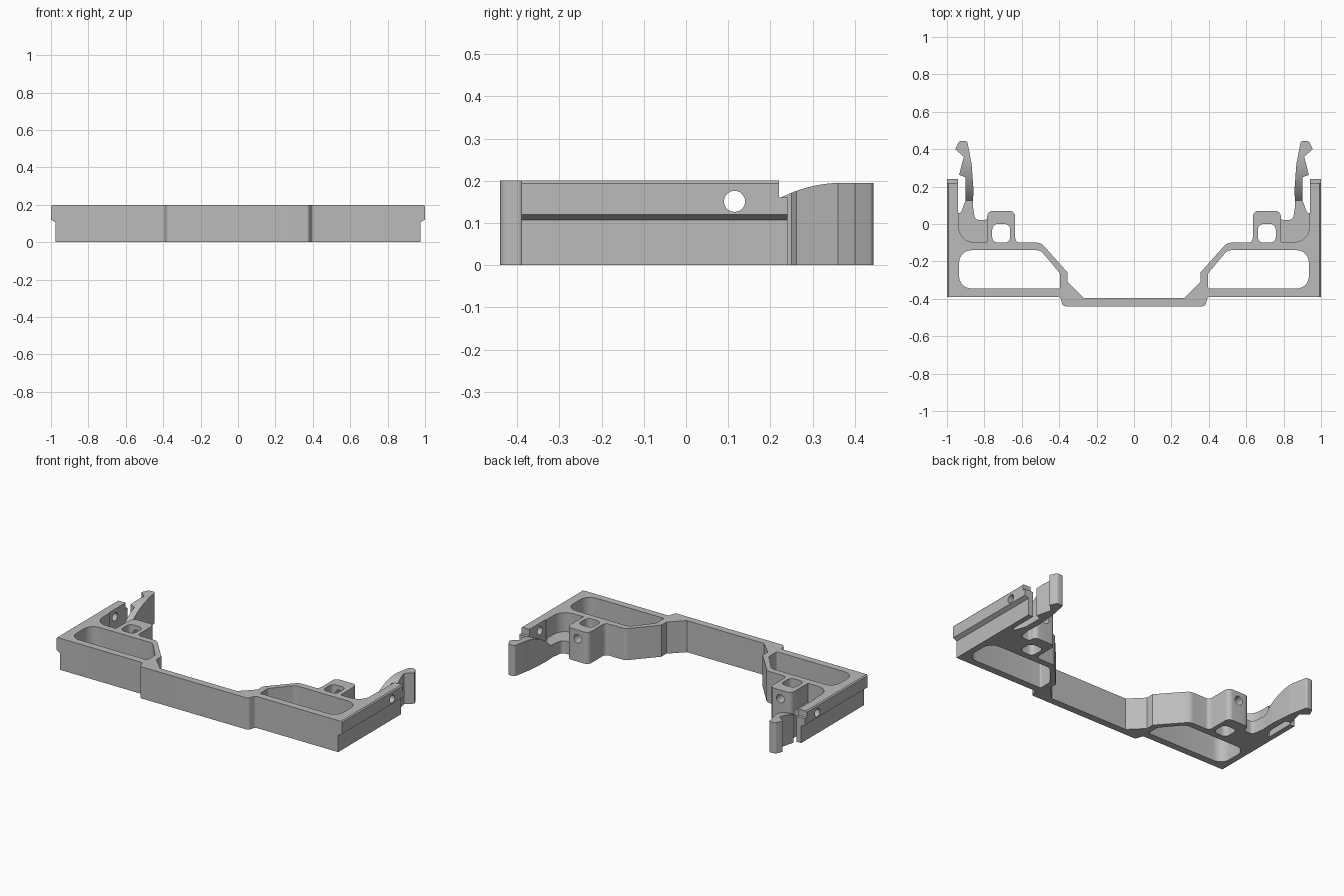
import bpy, bmesh, math
from mathutils import Vector

old = bpy.data.objects.get("Cube")
if old:
    bpy.data.objects.remove(old, do_unlink=True)

grey = bpy.data.materials.new("matte grey")
grey.use_nodes = True
grey.diffuse_color = (0.5, 0.5, 0.5, 1)
grey.node_tree.nodes["Principled BSDF"].inputs["Base Color"].default_value = (0.5, 0.5, 0.5, 1)


def rounded(points, steps=6):
    """Replace each (a, b, radius) corner with an arc."""
    out = []
    for i, p in enumerate(points):
        c = Vector(p[:2])
        r = p[2] if len(p) > 2 else 0
        if r == 0:
            out.append(c)
            continue
        u = (Vector(points[i - 1][:2]) - c).normalized()
        v = (Vector(points[(i + 1) % len(points)][:2]) - c).normalized()
        half = u.angle(v) / 2
        centre = c + (u + v).normalized() * (r / math.sin(half))
        t = r / math.tan(half)
        start = (c + u * t - centre).normalized()
        end = (c + v * t - centre).normalized()
        out += [centre + start.slerp(end, k / steps) * r for k in range(steps + 1)]
    return out


def prism(name, points, axis, lo, hi, side=1):
    """Extrude a closed profile along an axis, optionally mirrored in x."""
    place = {"x": lambda a, b, h: (h, a, b),
             "y": lambda a, b, h: (a, h, b),
             "z": lambda a, b, h: (a, b, h)}[axis]
    bm = bmesh.new()
    rings = []
    for h in (lo, hi):
        ring = []
        for p in points:
            x, y, z = place(p[0], p[1], h)
            ring.append(bm.verts.new((x * side, y, z)))
        rings.append(ring)
        bm.faces.new(ring)
    n = len(points)
    for i in range(n):
        j = (i + 1) % n
        bm.faces.new((rings[0][i], rings[0][j], rings[1][j], rings[1][i]))
    bmesh.ops.recalc_face_normals(bm, faces=bm.faces)
    mesh = bpy.data.meshes.new(name)
    bm.to_mesh(mesh)
    bm.free()
    mesh.materials.append(grey)
    obj = bpy.data.objects.new(name, mesh)
    bpy.context.collection.objects.link(obj)
    return obj


def circle(a, b, r, n=24):
    return [(a + r * math.cos(math.tau * k / n), b + r * math.sin(math.tau * k / n)) for k in range(n)]


def box(a0, a1, b0, b1, r=0):
    return rounded([(a0, b0, r), (a1, b0, r), (a1, b1, r), (a0, b1, r)])


# Plan outline of one half, from the front middle round to the back middle
half = rounded([
    (0, -0.44), (0.38, -0.44, 0.02), (0.395, -0.39, 0.012), (1.0, -0.39),
    # side rail and the slot beside the clip arm
    (1.0, 0.24), (0.942, 0.24), (0.942, 0.06), (0.925, 0.06, 0.01),
    # clip arm with its two hooks
    (0.9, 0.13), (0.9, 0.25), (0.935, 0.262), (0.91, 0.36), (0.956, 0.4),
    (0.935, 0.443, 0.015), (0.892, 0.445, 0.015), (0.868, 0.32, 0.1),
    (0.858, 0.18, 0.1), (0.862, 0.1), (0.85, 0.022, 0.025),
    # boss
    (0.785, 0.022, 0.012), (0.785, 0.07, 0.03), (0.635, 0.07, 0.03),
    (0.635, -0.1, 0.025), (0.497, -0.1, 0.05),
    # sloping wall down to the front bar
    (0.355, -0.26), (0.355, -0.31), (0.27, -0.395), (0, -0.395)])
outline = half + [Vector((-p.x, p.y)) for p in reversed(half[1:-1])]
frame = prism("bracket_frame", outline, "z", 0, 0.2)

# Curved dip over the pocket and clip arm
R = 0.32
dip = [(0.0, 0.3), (0.0, 0.08)]
for k in range(13):
    y = 0.126 + 0.244 * k / 12
    dip.append((y, 0.195 - R + math.sqrt(R * R - (0.37 - y) ** 2)))
dip += [(0.37, 0.3)]

window = rounded([(0.395, -0.345, 0.01), (0.935, -0.345, 0.065), (0.935, -0.14, 0.065),
                  (0.5, -0.14, 0.05), (0.395, -0.265, 0.02)])
pocket = rounded([(0.787, -0.097), (0.937, -0.097, 0.08), (0.937, 0.03), (0.787, 0.03)])
under_rail = [(0.975, -0.1), (1.1, -0.1), (1.1, 0.12), (1.0, 0.12), (0.975, 0.107)]
rail_edge = [(1.02, 0.173), (0.973, 0.22), (1.02, 0.22)]

cuts = [
    ("side_window", window, "z", -0.1, 0.3),
    ("boss_window", box(0.662, 0.758, -0.1, 0.0, 0.03), "z", -0.1, 0.3),
    ("pocket", pocket, "z", 0.08, 0.3),
    ("arm_dip", dip, "x", 0.787, 0.937),
    ("under_rail", under_rail, "y", -0.6, 0.6),
    ("rail_edge", rail_edge, "y", -0.6, 0.6),
    ("rail_end", box(0.22, 0.3, 0.16, 0.3), "x", 0.9405, 1.1),
    ("rail_hole", circle(0.115, 0.151, 0.025), "x", 0.92, 1.1),
    ("boss_hole", circle(0.71, 0.145, 0.027), "y", -0.05, 0.12),
    ("tip_top", box(0.365, 0.5, 0.195, 0.3), "x", 0.8, 0.98),
]

bpy.context.view_layer.objects.active = frame
for side in (1, -1):
    for name, points, axis, lo, hi in cuts:
        cutter = prism(name + "_cutter", points, axis, lo, hi, side)
        cutter.hide_render = True
        mod = frame.modifiers.new(name, "BOOLEAN")
        mod.operation = "DIFFERENCE"
        mod.solver = "EXACT"
        mod.object = cutter
        bpy.ops.object.modifier_apply(modifier=mod.name)
        bpy.data.objects.remove(cutter, do_unlink=True)

# Smooth the rounded corners, keep the edges sharp
bpy.ops.object.select_all(action="DESELECT")
frame.select_set(True)
bpy.ops.object.shade_smooth_by_angle(angle=math.radians(30))
